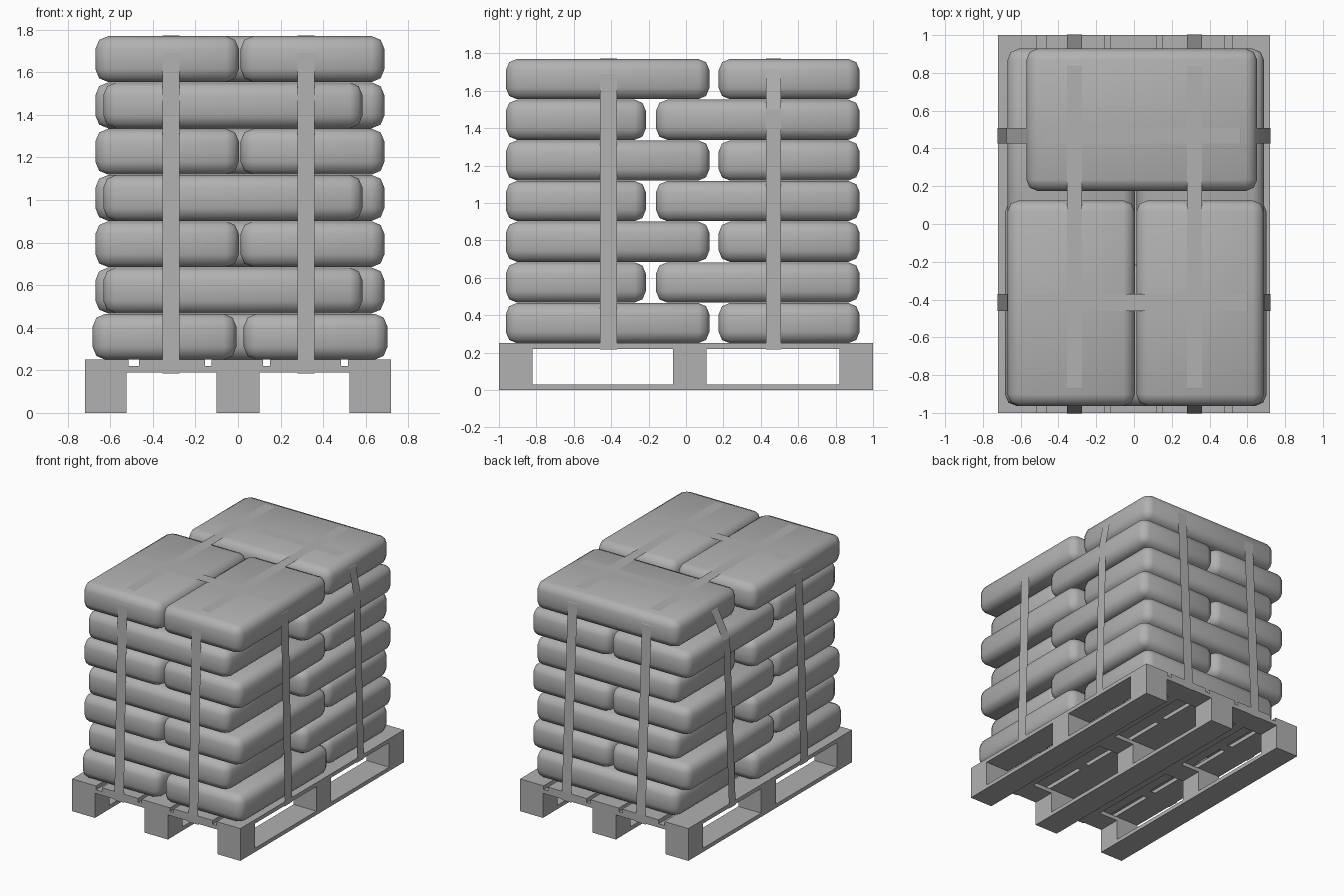
import bpy, bmesh
from mathutils import Vector

if "Cube" in bpy.data.objects:
    bpy.data.objects.remove(bpy.data.objects["Cube"])

GREY = bpy.data.materials.new("mid_grey")
GREY.diffuse_color = (0.44, 0.44, 0.44, 1)
GREY.use_nodes = True
GREY.node_tree.nodes["Principled BSDF"].inputs["Base Color"].default_value = GREY.diffuse_color


def finish(name, bm):
    """Turn a bmesh into a grey object."""
    me = bpy.data.meshes.new(name)
    bm.to_mesh(me)
    bm.free()
    me.materials.append(GREY)
    ob = bpy.data.objects.new(name, me)
    bpy.context.collection.objects.link(ob)
    return ob


def box(name, x, y, z, bevel=0.0):
    """Box from (min, max) ranges, optionally rounded into a soft sack."""
    bm = bmesh.new()
    bmesh.ops.create_cube(bm, size=1)
    for v in bm.verts:
        v.co = Vector([(r[0] + r[1]) / 2 + c * (r[1] - r[0])
                       for r, c in zip((x, y, z), v.co)])
    if bevel:
        bmesh.ops.bevel(bm, geom=bm.edges[:], offset=bevel, segments=2,
                        profile=0.5, affect='EDGES', clamp_overlap=True)
        for f in bm.faces:
            f.smooth = True
    return finish(name, bm)


def strap(name, profile, centre, width, along_x):
    """Thin closed ribbon following a (horizontal, z) profile."""
    bm = bmesh.new()
    rows = []
    for h, z in profile:
        ws = (centre - width / 2, centre + width / 2)
        rows.append([bm.verts.new((h, w, z) if along_x else (w, h, z)) for w in ws])
    for i, a in enumerate(rows):
        b = rows[(i + 1) % len(rows)]
        bm.faces.new((a[0], a[1], b[1], b[0]))
    bmesh.ops.recalc_face_normals(bm, faces=bm.faces[:])
    return finish(name, bm)


# Pallet: runners, blocks, cross boards, deck boards
columns = [(-0.72, -0.525), (-0.1, 0.1), (0.525, 0.72)]
block_rows = [(-1.0, -0.82), (-0.07, 0.11), (0.82, 1.0)]
for cx in columns:
    box("pallet_runner", cx, (-1, 1), (0, 0.03))
    for ry in block_rows:
        box("pallet_block", cx, ry, (0.03, 0.19))
for ry in block_rows:
    box("pallet_cross_board", (-0.72, 0.72), ry, (0.19, 0.22))
for dx in [(-0.72, -0.515), (-0.466, -0.155), (-0.125, 0.118),
           (0.15, 0.483), (0.518, 0.72)]:
    box("pallet_deck_board", dx, (-1, 1), (0.22, 0.25))

# Sacks: seven layers, alternating direction
LAYERS, BASE, TOP = 7, 0.25, 1.772
pitch = (TOP - BASE) / LAYERS
for i in range(LAYERS):
    z = (BASE + i * pitch, BASE + (i + 1) * pitch - 0.002)
    if i % 2 == 0:
        pair_y, cross_y, cross_x = (-0.963, 0.125), (0.175, 0.928), (-0.57, 0.652)
    else:
        pair_y, cross_y, cross_x = (-0.16, 0.928), (-0.963, -0.215), (-0.633, 0.585)
    left, right = (-0.67, 0.004), (0.012, 0.688)
    if i == 0:
        left, right = (-0.683, -0.008), (0.027, 0.702)
    box("sack_left", left, pair_y, z, 0.06)
    box("sack_right", right, pair_y, z, 0.06)
    box("sack_cross", cross_x, cross_y, z, 0.06)

# Straps running front to back
for cx in (-0.315, 0.32):
    strap("long_strap",
          [(-1.003, 0.185), (-1.003, 0.25), (-0.964, 1.69), (-0.925, 1.745),
           (-0.87, 1.772), (0.84, 1.772), (0.89, 1.745), (0.93, 1.69),
           (1.003, 0.25), (1.003, 0.185)], cx, 0.08, False)

# Straps running side to side
strap("front_cross_strap",
      [(-0.723, 0.217), (-0.723, 0.25), (-0.673, 1.69), (-0.634, 1.745),
       (-0.58, 1.772), (0.60, 1.772), (0.65, 1.745), (0.69, 1.69),
       (0.723, 0.25), (0.723, 0.217)], -0.415, 0.09, True)
strap("back_cross_strap",
      [(-0.723, 0.217), (-0.723, 0.25), (-0.675, 1.50), (-0.572, 1.70),
       (-0.535, 1.745), (-0.48, 1.772), (0.56, 1.772), (0.615, 1.745),
       (0.654, 1.70), (0.692, 1.50), (0.723, 0.25), (0.723, 0.217)],
      0.467, 0.08, True)
